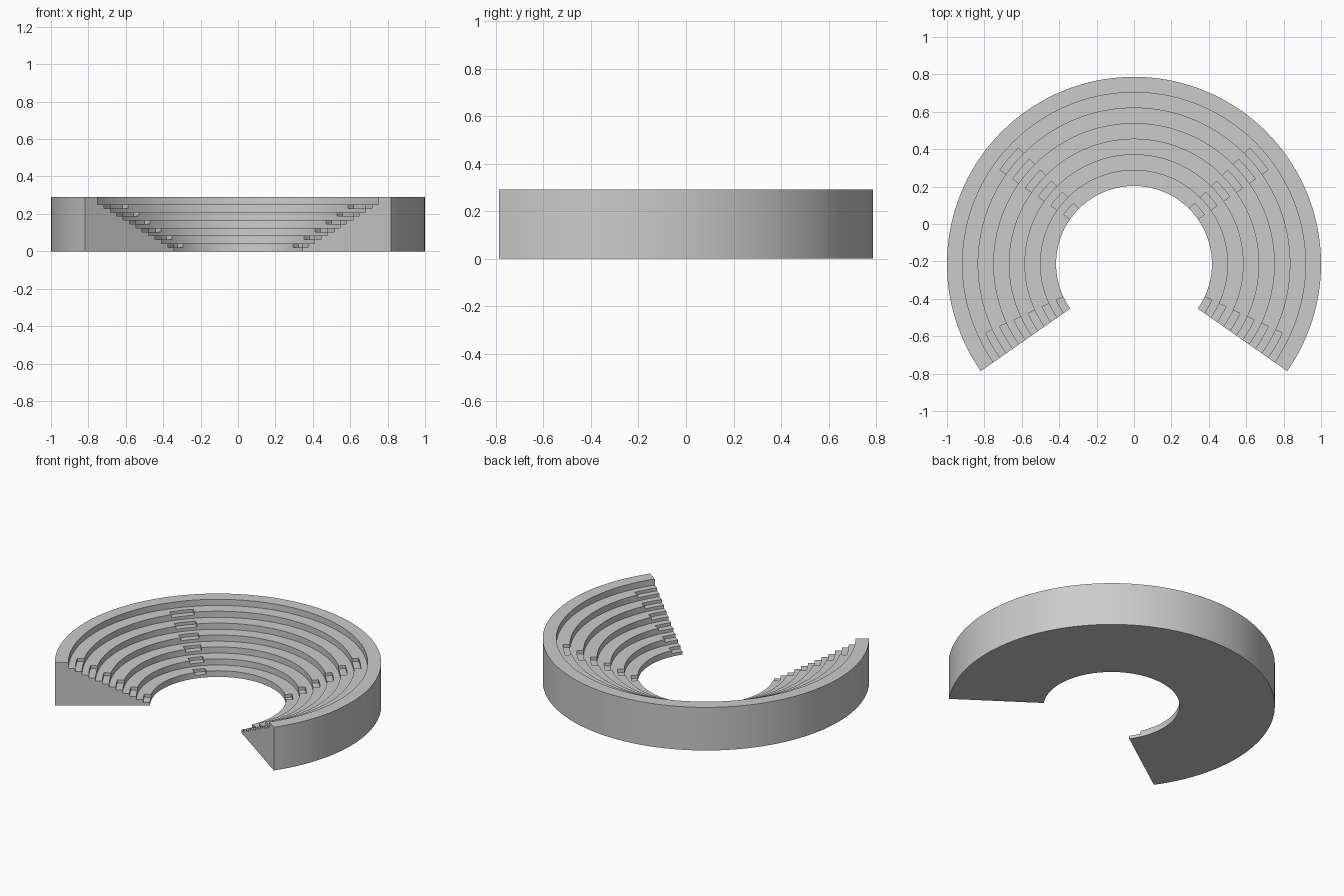
import bpy, bmesh
from math import radians, sin, cos

if "Cube" in bpy.data.objects:
    bpy.data.objects.remove(bpy.data.objects["Cube"])

CY = (sin(radians(35)) - 1) / 2      # centre of the arcs, so the model is centred on y
U = 1 / 12                           # tread depth
H = 1 / 24                           # riser height
TIERS = 7


def sweep(bm, profile, a0, a1, step=2.5):
    """Sweep a closed (radius, z) profile around the arc centre, with end caps."""
    n = round((a1 - a0) / step)
    rings = []
    for i in range(n + 1):
        a = radians(a0 + (a1 - a0) * i / n)
        rings.append([bm.verts.new((r * cos(a), CY + r * sin(a), z)) for r, z in profile])
    m = len(profile)
    for p, q in zip(rings, rings[1:]):
        for j in range(m):
            k = (j + 1) % m
            bm.faces.new((p[j], p[k], q[k], q[j]))
    bm.faces.new(rings[0])
    bm.faces.new(rings[-1])


def finish(bm, name):
    bmesh.ops.recalc_face_normals(bm, faces=bm.faces)
    mesh = bpy.data.meshes.new(name)
    bm.to_mesh(mesh)
    bm.free()
    ob = bpy.data.objects.new(name, mesh)
    bpy.context.collection.objects.link(ob)
    return ob


# Tiered seating: stepped section swept through 250 degrees
profile = [(1, 0), (5 * U, 0)]
for k in range(TIERS):
    r = (5 + k) * U
    if k:
        profile.append((r, k * H))
    profile.append((r, (k + 1) * H))
profile.append((1, TIERS * H))
bm = bmesh.new()
sweep(bm, profile, -35, 215)
seating = finish(bm, "tiered_seating")

# Aisle stairs: half-height notches in the front of every tier but the top one
bm = bmesh.new()
for a0, a1 in ((-40, -25), (35, 45), (135, 145), (205, 220)):
    for k in range(TIERS - 1):
        r0, r1 = (5 + k) * U - 0.02, (5.5 + k) * U
        z0, z1 = (k + 0.5) * H, (k + 1.3) * H
        sweep(bm, [(r0, z0), (r1, z0), (r1, z1), (r0, z1)], a0, a1)
cutter = finish(bm, "aisle_stair_cutter")
cutter.hide_render = True

bpy.context.view_layer.objects.active = seating
seating.select_set(True)
mod = seating.modifiers.new("aisle_stairs", 'BOOLEAN')
mod.operation = 'DIFFERENCE'
mod.solver = 'EXACT'
mod.object = cutter
bpy.ops.object.modifier_apply(modifier=mod.name)
bpy.data.objects.remove(cutter)

bpy.ops.object.shade_smooth_by_angle(angle=radians(30))
